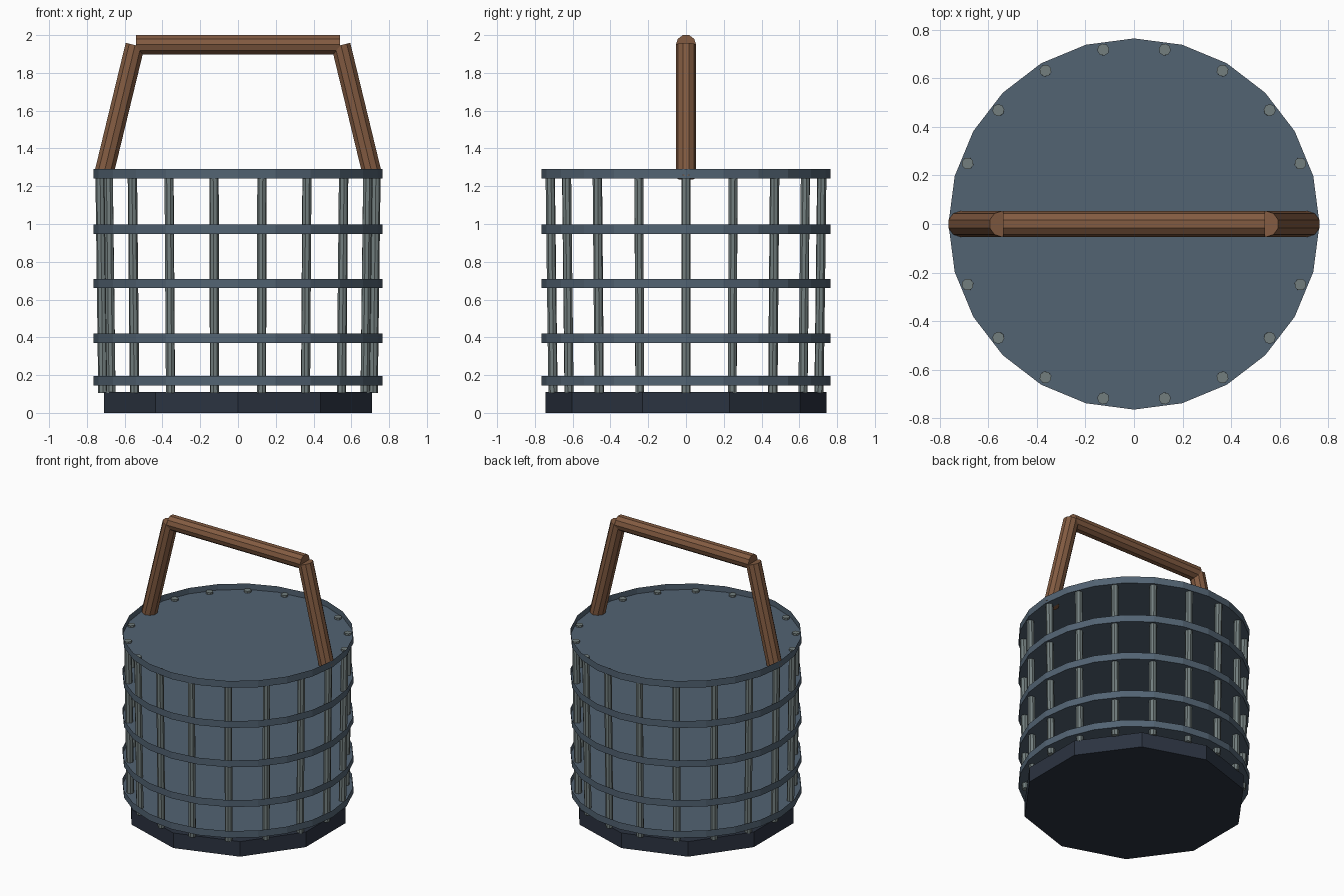
import bpy, bmesh
from math import sin, cos, tau
from mathutils import Vector

if "Cube" in bpy.data.objects:
    bpy.data.objects.remove(bpy.data.objects["Cube"], do_unlink=True)


def material(name, rgb):
    m = bpy.data.materials.new(name)
    m.use_nodes = True
    m.diffuse_color = (*rgb, 1)
    m.node_tree.nodes["Principled BSDF"].inputs["Base Color"].default_value = (*rgb, 1)
    return m


steel = material("blue steel", (0.085, 0.125, 0.17))
iron = material("grey iron", (0.17, 0.21, 0.21))
slate = material("dark slate", (0.024, 0.033, 0.052))
wood = material("brown wood", (0.225, 0.105, 0.053))


def finish(name, bm, mat):
    bmesh.ops.recalc_face_normals(bm, faces=bm.faces)
    mesh = bpy.data.meshes.new(name)
    bm.to_mesh(mesh)
    bm.free()
    mesh.materials.append(mat)
    obj = bpy.data.objects.new(name, mesh)
    bpy.context.collection.objects.link(obj)
    return obj


def prism(bm, start, end, radius, sides, corner):
    """Closed prism between two points, with a corner pointing along `corner`."""
    start, end = Vector(start), Vector(end)
    axis = (end - start).normalized()
    u = (corner - axis * corner.dot(axis)).normalized()
    v = axis.cross(u)
    loops = []
    for p in (start, end):
        loops.append([bm.verts.new(p + radius * (u * cos(tau * i / sides) + v * sin(tau * i / sides)))
                      for i in range(sides)])
    low, high = loops
    for i in range(sides):
        j = (i + 1) % sides
        bm.faces.new((low[i], low[j], high[j], high[i]))
    bottom = bm.faces.new(low)
    top = bm.faces.new(high)
    return bottom, top


Y = Vector((0, 1, 0))

# Ten-sided base
bm = bmesh.new()
prism(bm, (0, 0, 0), (0, 0, 0.11), 0.745, 10, Y)
finish("base", bm, slate)

# Hooped shelves: each a disc with a raised rim
RIM, HEIGHT, INNER = 0.765, 0.05, 0.72
for n, z in enumerate((0.145, 0.37, 0.66, 0.947, 1.24)):
    bm = bmesh.new()
    _, top = prism(bm, (0, 0, z), (0, 0, z + HEIGHT), RIM, 24, Y)
    bmesh.ops.inset_region(bm, faces=[top], thickness=RIM - INNER, use_even_offset=True)
    well = bmesh.ops.extrude_face_region(bm, geom=[top])["geom"]
    bmesh.ops.delete(bm, geom=[top], context="FACES_ONLY") if top.is_valid else None
    bmesh.ops.translate(bm, vec=(0, 0, 0.007 - HEIGHT),
                        verts=[e for e in well if isinstance(e, bmesh.types.BMVert)])
    finish(f"hoop_{n + 1}", bm, steel)

# Upright bars, leaning out slightly
bm = bmesh.new()
for k in range(18):
    out = Vector((cos(tau * k / 18), sin(tau * k / 18), 0))
    prism(bm, out * 0.715 + Vector((0, 0, 0.105)), out * 0.73 + Vector((0, 0, 1.26)), 0.025, 8, out)
finish("upright_bars", bm, iron)

# Handle: two leaning arms and a crossbar
for side, name in ((1, "left"), (-1, "right")):
    bm = bmesh.new()
    prism(bm, (side * 0.715, 0, 1.245), (side * 0.545, 0, 1.947), 0.0535, 10, Y)
    finish(f"handle_arm_{name}", bm, wood)
bm = bmesh.new()
prism(bm, (-0.54, 0, 1.949), (0.54, 0, 1.949), 0.0535, 10, Y)
finish("handle_crossbar", bm, wood)
